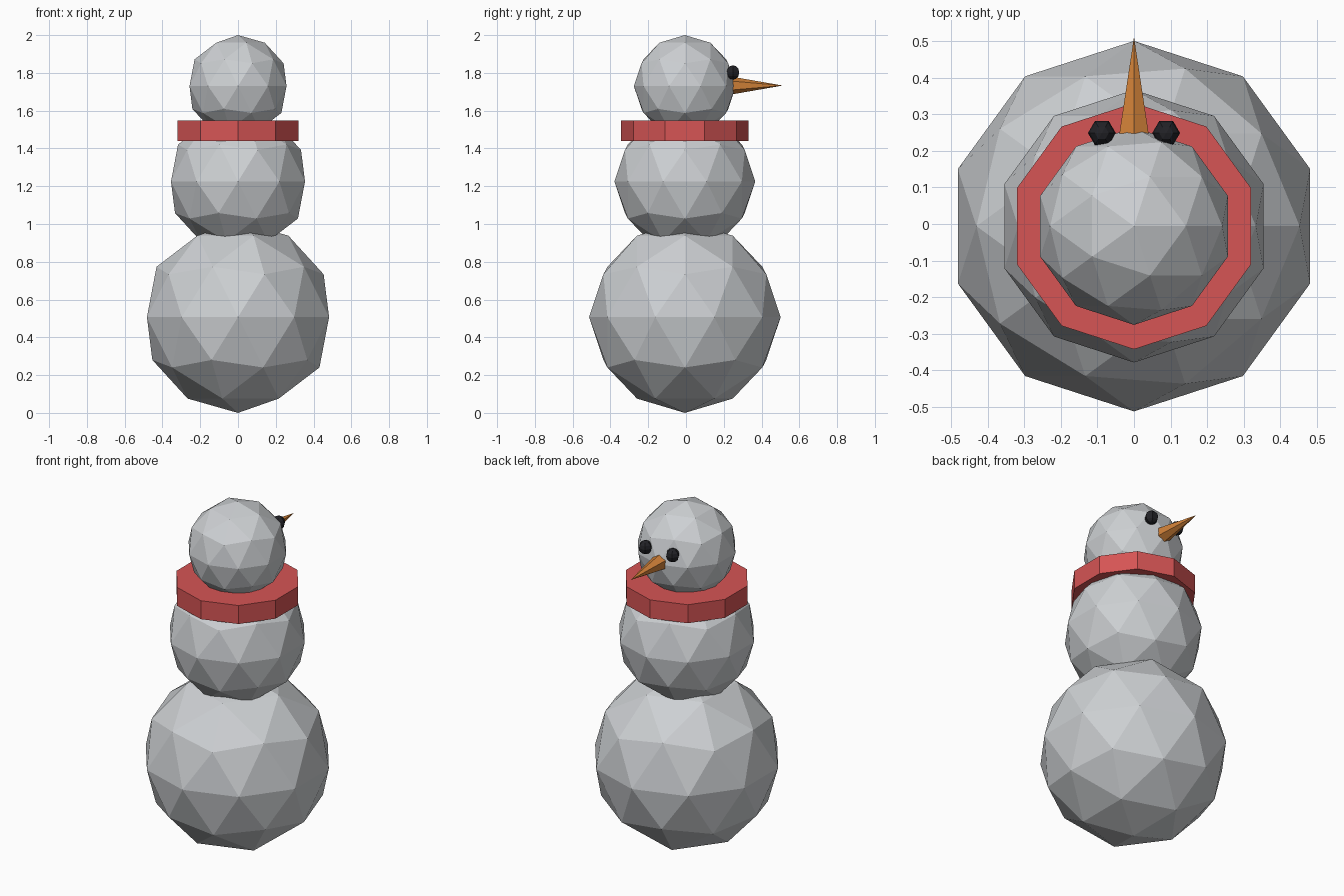
import bpy
import math

default = bpy.data.objects.get("Cube")
if default:
    bpy.data.objects.remove(default, do_unlink=True)

AXIS_Y = -0.006  # y of the vertical body axis


def material(name, rgb):
    mat = bpy.data.materials.new(name)
    mat.use_nodes = True
    mat.diffuse_color = (*rgb, 1)
    mat.node_tree.nodes["Principled BSDF"].inputs["Base Color"].default_value = (*rgb, 1)
    return mat


def finish(name, mat):
    obj = bpy.context.object
    obj.name = obj.data.name = name
    obj.data.materials.append(mat)
    return obj


snow = material("snow grey", (0.61, 0.63, 0.65))
red = material("scarf red", (0.67, 0.09, 0.09))
orange = material("carrot orange", (0.64, 0.22, 0.04))
coal = material("coal black", (0.016, 0.016, 0.02))

# Three stacked snowballs
for name, radius, z in (("lower_body", 0.507, 0.507),
                        ("upper_body", 0.373, 1.225),
                        ("head", 0.27, 1.73)):
    bpy.ops.mesh.primitive_ico_sphere_add(subdivisions=2, radius=radius,
                                          location=(0, AXIS_Y, z))
    finish(name, snow)

# Ten-sided scarf around the neck
bpy.ops.mesh.primitive_cylinder_add(vertices=10, radius=0.337, depth=0.108,
                                    location=(0, AXIS_Y, 1.494))
finish("scarf", red)

# Carrot nose pointing along +y
bpy.ops.mesh.primitive_cone_add(vertices=6, radius1=0.046, radius2=0, depth=0.264,
                                location=(0, 0.38, 1.733),
                                rotation=(-math.pi / 2, 0, 0))
finish("carrot_nose", orange)

# Coal eyes on either side of the nose
for side, sign in (("left", 1), ("right", -1)):
    bpy.ops.mesh.primitive_uv_sphere_add(segments=6, ring_count=6, radius=0.038,
                                         location=(sign * 0.088, 0.249, 1.802),
                                         rotation=(0, 0, math.radians(30)))
    finish(side + "_eye", coal)
